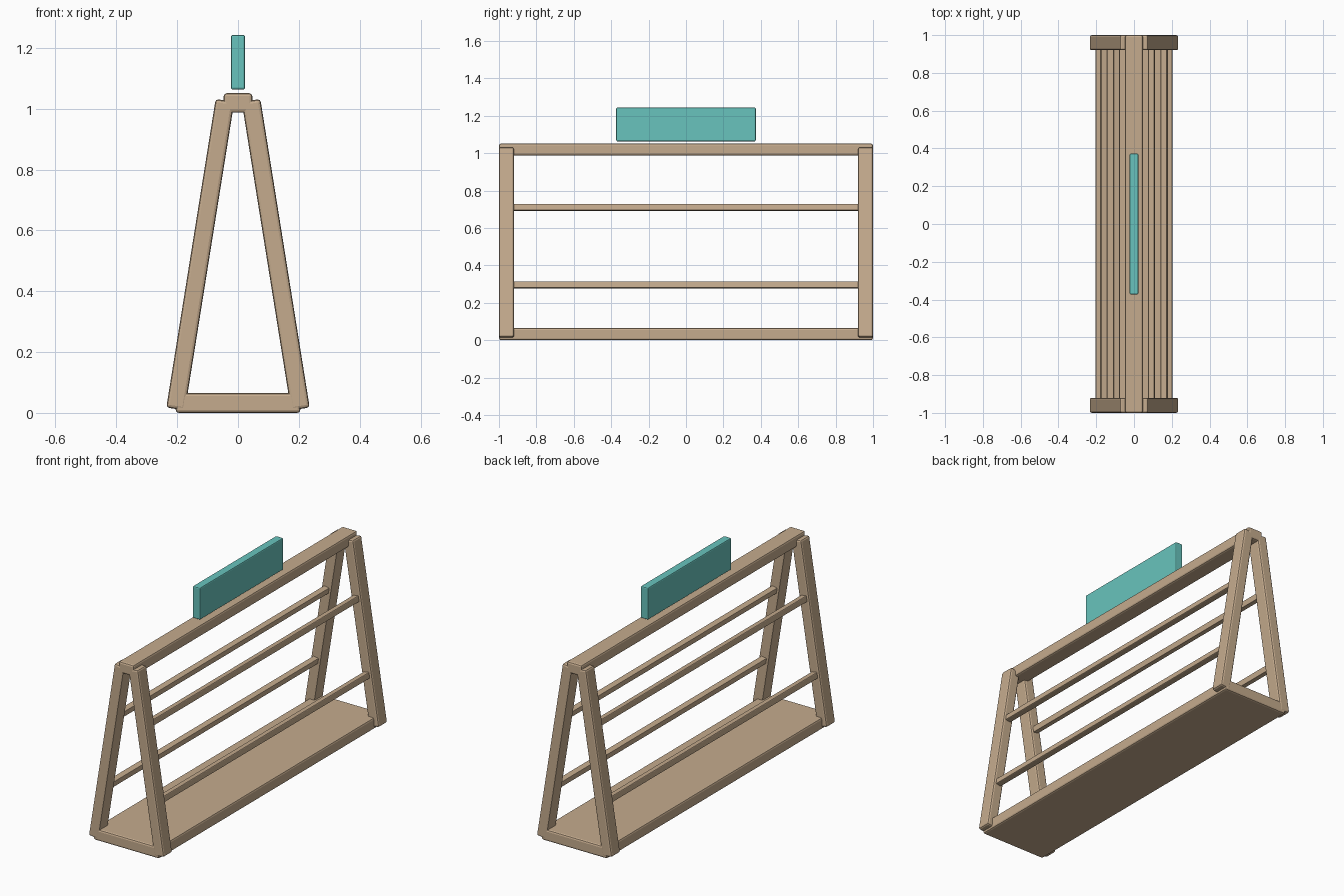
import bpy, math

if "Cube" in bpy.data.objects:
    bpy.data.objects.remove(bpy.data.objects["Cube"])


def material(name, color):
    m = bpy.data.materials.new(name)
    m.diffuse_color = color
    m.use_nodes = True
    m.node_tree.nodes["Principled BSDF"].inputs["Base Color"].default_value = m.diffuse_color
    return m


WOOD = material("wood", (0.56, 0.41, 0.27, 1))
TEAL = material("teal", (0.14, 0.55, 0.51, 1))


def block(name, size, loc, mat, bevel, tilt=0.0):
    """Box with softened edges, optionally leaning about the y axis."""
    bpy.ops.mesh.primitive_cube_add(size=1, location=loc, rotation=(0, tilt, 0))
    ob = bpy.context.object
    ob.name = name
    ob.scale = size
    bpy.ops.object.transform_apply(location=False, rotation=False, scale=True)
    ob.data.materials.append(mat)
    mod = ob.modifiers.new("soft_edges", "BEVEL")
    mod.width = bevel
    mod.segments = 2
    return ob


LEAN = math.atan(0.162 / 1.013)


def leg_x(z):
    """Distance of a leg's centre line from the middle at height z."""
    return 0.124 - (z - 0.52) * math.tan(LEAN)


for sx, side in ((-1, "left"), (1, "right")):
    # Leaning corner legs
    for sy, end in ((-1, "front"), (1, "back")):
        block(f"{end}_{side}_leg", (0.062, 0.08, 1.027),
              (sx * 0.124, sy * 0.96, 0.52), WOOD, 0.01, -sx * LEAN)
    # Thin side rails running between the legs
    for z, level in ((0.295, "lower"), (0.71, "upper")):
        block(f"{level}_{side}_rail", (0.034, 1.88, 0.034),
              (sx * leg_x(z), 0, z), WOOD, 0.004, -sx * LEAN)

# Base board and top beam
block("base_board", (0.41, 1.998, 0.065), (0, 0, 0.0325), WOOD, 0.01)
block("top_beam", (0.094, 2.0, 0.064), (0, 0, 1.019), WOOD, 0.01)

# Floating panel above the beam
block("top_panel", (0.046, 0.746, 0.18), (0, 0, 1.153), TEAL, 0.006)
